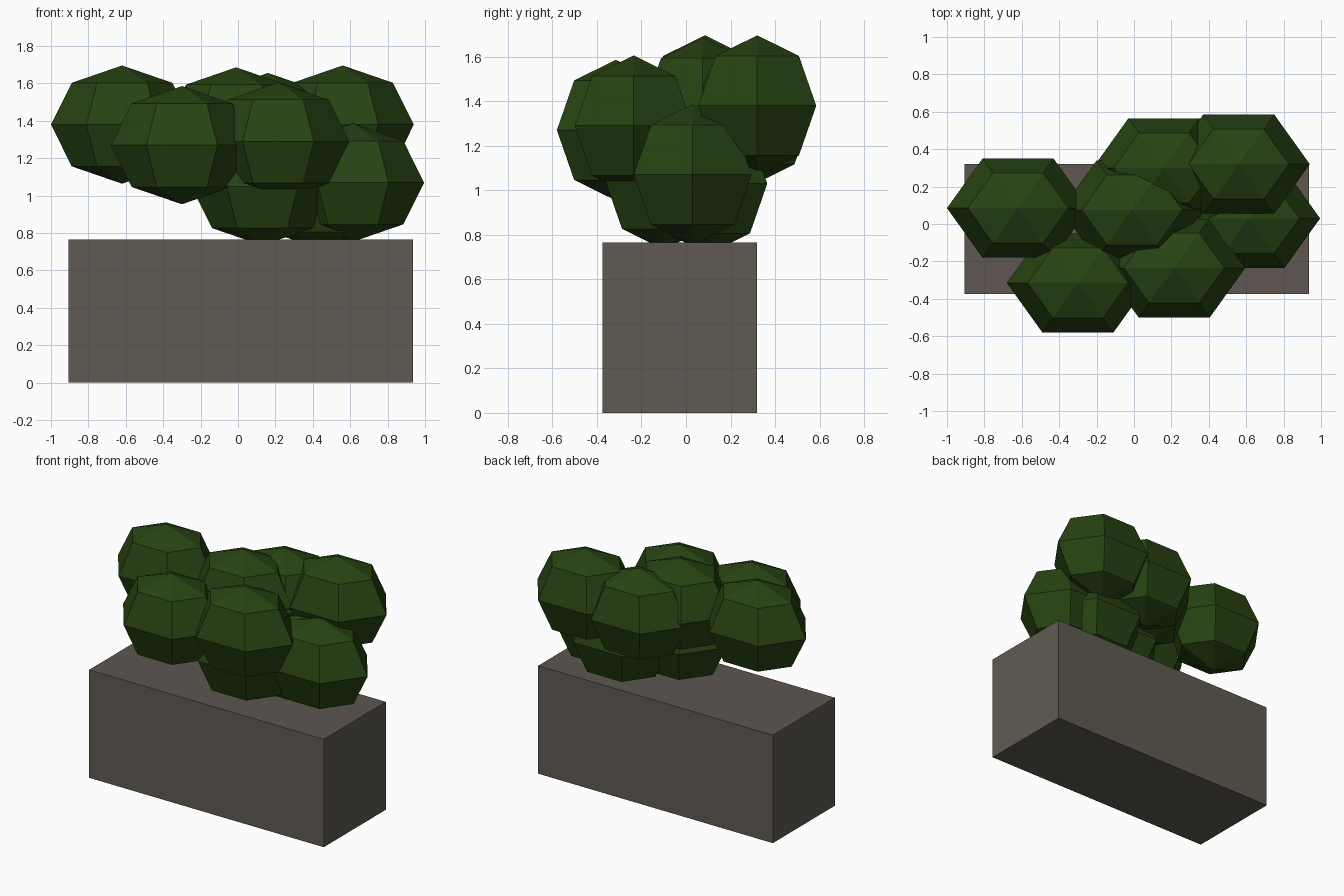
import bpy

if "Cube" in bpy.data.objects:
    bpy.data.objects.remove(bpy.data.objects["Cube"])


def material(name, rgb):
    m = bpy.data.materials.new(name)
    m.diffuse_color = (*rgb, 1)
    m.use_nodes = True
    m.node_tree.nodes["Principled BSDF"].inputs["Base Color"].default_value = m.diffuse_color
    return m


stone = material("grey stone", (0.115, 0.105, 0.086))
soil = material("brown stone top", (0.112, 0.094, 0.082))
leaf = material("dark green leaves", (0.020, 0.056, 0.006))

# Planter block: x -0.905..0.935, y -0.375..0.32, z 0..0.765
bpy.ops.mesh.primitive_cube_add(size=1, location=(0.015, -0.0275, 0.3825))
box = bpy.context.object
box.name = "planter_block"
box.scale = (1.84, 0.695, 0.765)
box.data.materials.append(stone)
box.data.materials.append(soil)
for p in box.data.polygons:
    p.material_index = 1 if p.normal.z > 0.5 else 0

# Foliage: identical six-sided low-poly balls
CLUMPS = [
    (-0.62, 0.085, 1.38), (-0.30, -0.315, 1.27), (0.215, -0.235, 1.29),
    (0.56, 0.32, 1.38), (0.16, 0.30, 1.34), (-0.01, 0.075, 1.37),
    (0.615, 0.03, 1.07), (0.13, -0.10, 1.05), (0.44, 0.10, 1.03),
]
for i, c in enumerate(CLUMPS):
    bpy.ops.mesh.primitive_uv_sphere_add(segments=6, ring_count=4, radius=1, location=c)
    o = bpy.context.object
    o.name = f"leaf_clump_{i + 1}"
    o.scale = (0.38, 0.306, 0.316)
    # hexagon points must lie along x
    pts = [v.co for v in o.data.vertices if abs(v.co.z) < 0.01]
    if max(abs(p.x) for p in pts) < 0.95:
        for v in o.data.vertices:
            v.co.x, v.co.y = v.co.y, -v.co.x
    o.data.materials.append(leaf)
